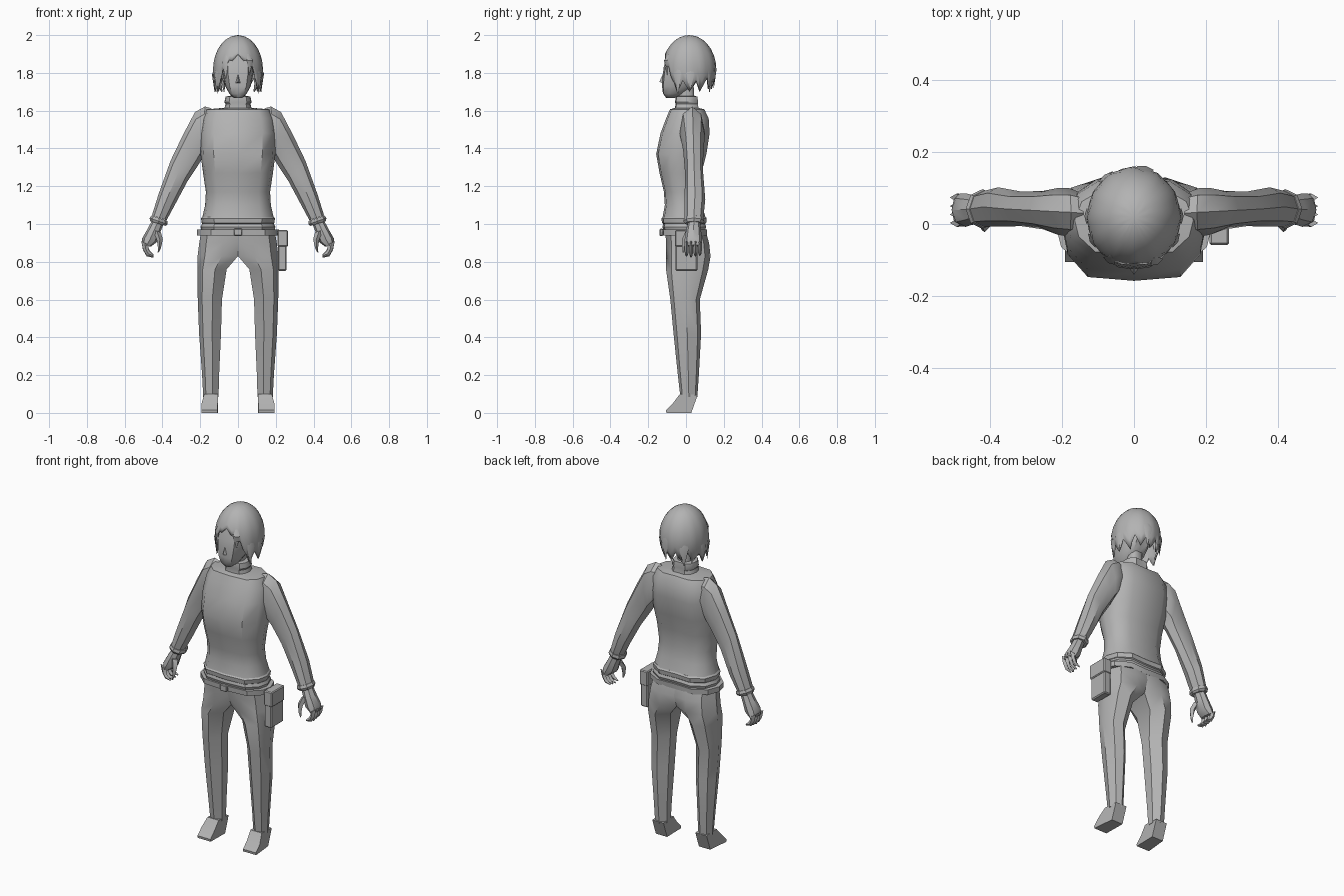
import bpy, bmesh, math
from mathutils import Vector

if "Cube" in bpy.data.objects:
    bpy.data.objects.remove(bpy.data.objects["Cube"])

grey = bpy.data.materials.new("plain grey")
grey.diffuse_color = (0.45, 0.45, 0.45, 1)
grey.use_nodes = True
grey.node_tree.nodes["Principled BSDF"].inputs["Base Color"].default_value = grey.diffuse_color


def finish(name, bm, angle=35):
    bmesh.ops.remove_doubles(bm, verts=bm.verts, dist=0.0005)
    bmesh.ops.recalc_face_normals(bm, faces=bm.faces)
    me = bpy.data.meshes.new(name)
    bm.to_mesh(me)
    bm.free()
    me.materials.append(grey)
    ob = bpy.data.objects.new(name, me)
    bpy.context.collection.objects.link(ob)
    bpy.ops.object.select_all(action='DESELECT')
    ob.select_set(True)
    bpy.context.view_layer.objects.active = ob
    bpy.ops.object.shade_smooth_by_angle(angle=math.radians(angle))
    return ob


def loft(name, rings, angle=35, caps=True):
    """Skin a list of equal-length point rings."""
    bm = bmesh.new()
    vs = [[bm.verts.new(p) for p in r] for r in rings]
    n = len(rings[0])
    for a, b in zip(vs, vs[1:]):
        for i in range(n):
            j = (i + 1) % n
            bm.faces.new((a[i], a[j], b[j], b[i]))
    if caps:
        bm.faces.new(vs[0])
        bm.faces.new(vs[-1])
    return finish(name, bm, angle)


HALF = [(0, -1), (.65, -.92), (.93, -.45), (1, .05), (.88, .62), (.52, 1), (0, .96)]
BODY = HALF + [(-x, y) for x, y in HALF[-2:0:-1]]
OCT = [(math.cos(math.radians(a)), math.sin(math.radians(a))) for a in range(0, 360, 45)]


def ring(z, hw, yf, yb, shape=BODY):
    c, h = (yf + yb) / 2, (yb - yf) / 2
    return [(x * hw, c + y * h, z) for x, y in shape]


def tube(name, path, shape=OCT, angle=35):
    """Limb from (outer xz, inner xz, front y, back y) sections."""
    rings = []
    for (ox, oz), (ix, iz), yf, yb in path:
        rings.append([((ox + ix) / 2 + u * (ox - ix) / 2, (yf + yb) / 2 + v * (yb - yf) / 2,
                       (oz + iz) / 2 + u * (oz - iz) / 2) for u, v in shape])
    return lambda s: loft(name, [[(s * x, y, z) for x, y, z in r] for r in rings], angle)


def box(name, x0, x1, y0, y1, z0, z1, bevel=0.0):
    bm = bmesh.new()
    bmesh.ops.create_cube(bm, size=1)
    for v in bm.verts:
        v.co = ((x0 + x1) / 2 + v.co.x * (x1 - x0), (y0 + y1) / 2 + v.co.y * (y1 - y0),
                (z0 + z1) / 2 + v.co.z * (z1 - z0))
    if bevel:
        bmesh.ops.bevel(bm, geom=bm.edges[:], offset=bevel, segments=1, affect='EDGES')
    return finish(name, bm, 20)


# Sweater body
loft("sweater", [ring(*r) for r in [
    (1.03, .19, -.125, .105), (1.10, .174, -.112, .085), (1.17, .17, -.117, .075),
    (1.27, .185, -.14, .082), (1.37, .198, -.158, .108), (1.48, .20, -.135, .125),
    (1.56, .188, -.105, .12), (1.607, .165, -.085, .097), (1.615, .075, -.06, .065)]], 40)

# Hem bands and belt
loft("sweater_hem", [ring(*r) for r in [
    (1.0, .186, -.12, .10), (1.005, .192, -.127, .107), (1.03, .196, -.13, .11),
    (1.038, .188, -.123, .103)]])
loft("waistband", [ring(*r) for r in [
    (.965, .193, -.118, .10), (.985, .198, -.125, .107), (1.002, .19, -.12, .10)]])
loft("belt", [ring(*r) for r in [(.94, .218, -.128, .11), (.97, .218, -.13, .112)]])
box("buckle", -.022, .022, -.14, -.12, .937, .975, .004)

# Belt pouch with flap
box("pouch", .212, .258, -.055, .06, .752, .95, .006)
box("pouch_flap", .21, .264, -.058, .063, .88, .968, .005)

# Trousers: two halves meeting at the middle, squared off at the hips
LEG = [(.96, 0, .195, -.11, .105, .95), (.90, 0, .205, -.105, .122, .92),
       (.83, .0, .214, -.105, .13, .65), (.76, .06, .215, -.106, .118, .5),
       (.60, .085, .213, -.083, .073, .4), (.42, .09, .206, -.066, .08, .4),
       (.20, .10, .19, -.043, .068, .4), (.085, .103, .184, -.03, .06, .4)]
for s, side in ((1, "left"), (-1, "right")):
    rings = []
    for z, xi, xo, yf, yb, f in LEG:
        shape = [(0, -f), (.4, -1), (.82, -.75), (1, 0), (.82, .75), (.4, 1), (0, f)]
        rings.append([(s * (xi + u * (xo - xi)), (yf + yb) / 2 + v * (yb - yf) / 2, z)
                      for u, v in shape])
    loft(side + "_trouser_leg", rings, 40)

    # Wedge shoe
    prof = [(.062, .095), (-.032, .10), (-.07, .05), (-.106, .014), (-.104, 0), (.028, 0)]
    loft(side + "_shoe", [[(s * (cx + w * (1 + .15 * (y < -.05)) + (.008 if y < -.05 else 0)),
                            y, z) for y, z in prof]
                          for cx, w in ((.143, -.038), (.143, .036))], 30)

    # Sleeve and cuff
    tube(side + "_sleeve", [
        ((.14, 1.612), (.17, 1.38), -.03, .09), ((.175, 1.622), (.188, 1.35), -.035, .10),
        ((.228, 1.592), (.196, 1.335), -.03, .10), ((.292, 1.47), (.212, 1.31), -.015, .092),
        ((.357, 1.335), (.268, 1.225), -.006, .09), ((.42, 1.16), (.335, 1.10), -.007, .102),
        ((.456, 1.045), (.378, 1.02), -.008, .092)])(s)
    tube(side + "_cuff", [
        ((.458, 1.045), (.374, 1.017), -.01, .094), ((.468, 1.032), (.374, .998), -.014, .097),
        ((.466, 1.015), (.384, .99), -.006, .088)])(s)

    # Hand: palm, curled fingers and thumb
    tube(side + "_palm", [
        ((.455, 1.02), (.395, .998), .01, .075), ((.478, .975), (.412, .955), .0, .08),
        ((.507, .925), (.428, .905), -.008, .085), ((.507, .89), (.462, .88), -.006, .085)])(s)
    for i in range(4):
        y0 = -.008 + i * .0235
        d = .004 * abs(i - 1)
        tube(side + "_finger_%d" % (i + 1), [
            ((.512, .91), (.475, .89), y0, y0 + .022),
            ((.503, .862 + d), (.475, .866 + d), y0, y0 + .022),
            ((.483, .828 + d), (.467, .85 + d), y0 + .002, y0 + .02),
            ((.448, .822 + d), (.447, .832 + d), y0 + .006, y0 + .016)], OCT[::2])(s)
    tube(side + "_thumb", [
        ((.45, .97), (.408, .955), -.002, .035), ((.43, .915), (.398, .92), -.022, .012),
        ((.424, .875), (.408, .872), -.022, .002), ((.425, .85), (.42, .85), -.018, -.008)],
        OCT[::2])(s)

# Neck and rolled collar
loft("neck", [ring(1.58, .042, -.035, .05), ring(1.74, .04, -.04, .04)], 60)
loft("collar", [ring(*r) for r in [
    (1.60, .075, -.062, .07), (1.635, .066, -.055, .062), (1.645, .072, -.058, .064),
    (1.675, .066, -.054, .06), (1.678, .045, -.04, .045)]])

# Face and nose
loft("face", [ring(*r) for r in [
    (1.668, .022, -.105, -.06), (1.69, .046, -.122, -.01), (1.73, .068, -.127, .04),
    (1.79, .08, -.123, .08), (1.83, .083, -.118, .09), (1.90, .075, -.095, .09)]], 50)
bm = bmesh.new()
pts = [bm.verts.new(p) for p in [(-.014, -.122, 1.745), (.014, -.122, 1.745),
                                 (0, -.12, 1.80), (0, -.141, 1.753)]]
for f in ((0, 1, 3), (1, 2, 3), (2, 0, 3), (0, 2, 1)):
    bm.faces.new([pts[i] for i in f])
finish("nose", bm)

# Hair: domed cap whose lower edge is cut into pointed locks
N, K = 48, 9


def hair_edge(j):
    a = abs((j + N / 2) % N - N / 2) / N * 2 * math.pi   # 0 at the front
    if a < .75:
        return 1.90 - .13 * a + (.02 if j % 2 else 0) * (a > .2)
    tip = (0, .025, .06, .03)[j % 4]
    return (1.70 if a < 2.2 else 1.715) + tip + (.02 if a < 1.0 else 0)


bm = bmesh.new()
cols = []
for j in range(N):
    a = j / N * 2 * math.pi
    zb = hair_edge(j)
    col = []
    for k in range(K + 1):
        z = 2.0 - (2.0 - zb) * (k / K) ** 1.7
        if z > 1.82:
            r = math.sqrt(max(0, 1 - ((z - 1.82) / .18) ** 2))
        else:
            r = 1 - 5 * (1.82 - z) ** 2 * (1 if math.cos(a) > -.3 else 3.2)
        r *= 1 + (.025 if j % 4 == 0 else 0) * (k / K)
        col.append(bm.verts.new((math.sin(a) * r * .13, .018 - math.cos(a) * r * .14, z)))
    cols.append(col)
for j in range(N):
    p, q = cols[j], cols[(j + 1) % N]
    for k in range(K):
        bm.faces.new((p[k], q[k], q[k + 1], p[k + 1]))
hair = finish("hair", bm, 40)
mod = hair.modifiers.new("thickness", 'SOLIDIFY')
mod.thickness = .008
mod.offset = -1

# Loose locks at the fringe and sides: (angle from front, top z, tip z, half width)
for i, (a, zt, zb, w) in enumerate([(-.55, 1.90, 1.77, .02), (.5, 1.90, 1.79, .02),
                                    (-1.1, 1.86, 1.69, .022), (1.1, 1.86, 1.69, .022),
                                    (-1.6, 1.84, 1.70, .022), (1.6, 1.84, 1.71, .022),
                                    (2.9, 1.88, 1.72, .025), (-2.5, 1.86, 1.70, .025)]):
    out = Vector((math.sin(a), -math.cos(a), 0))
    tan = Vector((math.cos(a), math.sin(a), 0))
    rings = []
    for z, g, r in ((zt, .3, .90), ((zt + zb) / 2 + .02, 1, 1.015), (zb, .1, .95)):
        c = Vector((out.x * .13 * r, .018 + out.y * .14 * r, z))
        rings.append([c + tan * w * g, c + out * .006 * g, c - tan * w * g, c - out * .008 * g])
    loft("hair_lock_%d" % (i + 1), rings)
